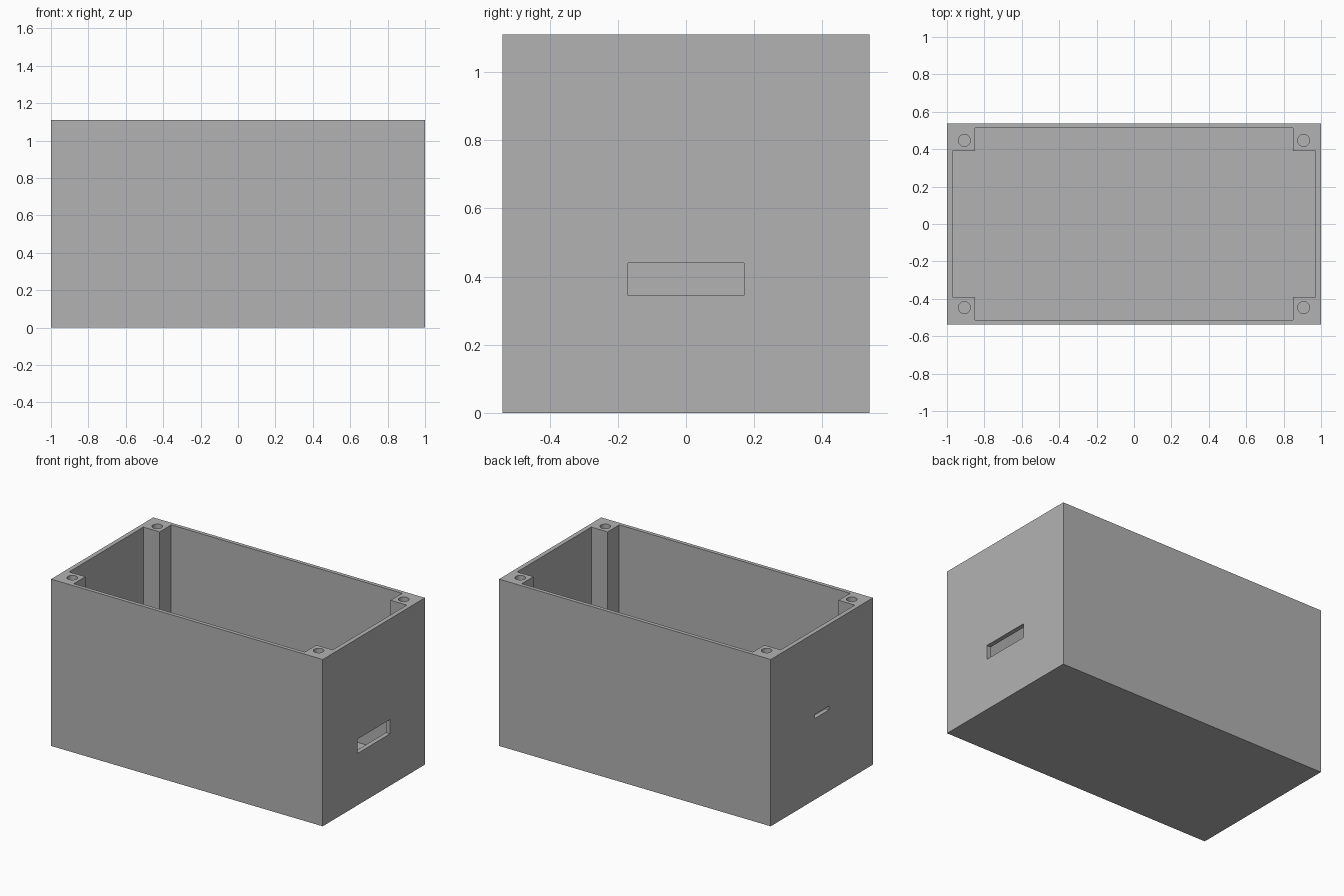
import bpy
import bmesh
from math import radians

default = bpy.data.objects.get("Cube")
if default:
    bpy.data.objects.remove(default, do_unlink=True)

# Overall sizes
HX, HY, H = 1.0, 0.5375, 1.11          # outer half sizes and height
IX, IY = 0.97, 0.512                   # inner wall faces
PX, PY = 0.85, 0.39                    # inner corners of the screw posts
FLOOR = 0.03
HOLE_R, HOLE_DEPTH = 0.032, 0.4

grey = bpy.data.materials.new("plain grey")
grey.use_nodes = True
colour = (0.448, 0.448, 0.448, 1)
grey.diffuse_color = colour
grey.node_tree.nodes["Principled BSDF"].inputs["Base Color"].default_value = colour


def prism(name, outline, z0, z1):
    """Extrude a flat outline from z0 up to z1."""
    bm = bmesh.new()
    base = bm.faces.new([bm.verts.new((x, y, z0)) for x, y in outline])
    top = bmesh.ops.extrude_face_region(bm, geom=[base])["geom"]
    verts = [v for v in top if isinstance(v, bmesh.types.BMVert)]
    bmesh.ops.translate(bm, verts=verts, vec=(0, 0, z1 - z0))
    bmesh.ops.recalc_face_normals(bm, faces=bm.faces)
    mesh = bpy.data.meshes.new(name)
    bm.to_mesh(mesh)
    bm.free()
    mesh.materials.append(grey)
    obj = bpy.data.objects.new(name, mesh)
    bpy.context.collection.objects.link(obj)
    return obj


def rectangle(x0, x1, y0, y1):
    return [(x0, y0), (x1, y0), (x1, y1), (x0, y1)]


box = prism("enclosure_box", rectangle(-HX, HX, -HY, HY), 0, H)

# Cavity outline leaves a square post standing in each corner
quarter = [(IX, PY), (PX, PY), (PX, IY)]
cross = []
for sx, sy in ((1, 1), (-1, 1), (-1, -1), (1, -1)):
    corner = [(x * sx, y * sy) for x, y in quarter]
    cross += corner if sx * sy > 0 else corner[::-1]
cutters = [prism("cavity_cutter", cross, FLOOR, H + 0.1)]

# Cable slots: wide one on the +x end, small one on the -x end
cutters.append(prism("wide_slot_cutter",
                     rectangle(0.93, 1.1, -0.17, 0.17), 0.345, 0.44))
cutters.append(prism("small_slot_cutter",
                     rectangle(-1.1, -0.93, -0.075, 0.075), 0.54, 0.567))

# Screw holes in the posts
for sx in (-1, 1):
    for sy in (-1, 1):
        bpy.ops.mesh.primitive_cylinder_add(
            vertices=48, radius=HOLE_R, depth=2 * HOLE_DEPTH,
            location=(0.907 * sx, 0.447 * sy, H))
        hole = bpy.context.object
        hole.name = "screw_hole_cutter"
        hole.data.materials.append(grey)
        cutters.append(hole)

for cutter in cutters:
    mod = box.modifiers.new(cutter.name, "BOOLEAN")
    mod.operation = "DIFFERENCE"
    mod.solver = "EXACT"
    mod.object = cutter

# Bake the cuts and drop the cutters
bpy.context.view_layer.update()
cut = bpy.data.meshes.new_from_object(
    box.evaluated_get(bpy.context.evaluated_depsgraph_get()))
box.modifiers.clear()
box.data = cut
for cutter in cutters:
    bpy.data.objects.remove(cutter, do_unlink=True)
cut.materials.clear()
cut.materials.append(grey)
for face in cut.polygons:
    face.material_index = 0

# Round only the hole walls
bpy.ops.object.select_all(action="DESELECT")
box.select_set(True)
bpy.context.view_layer.objects.active = box
bpy.ops.object.shade_smooth_by_angle(angle=radians(30))
